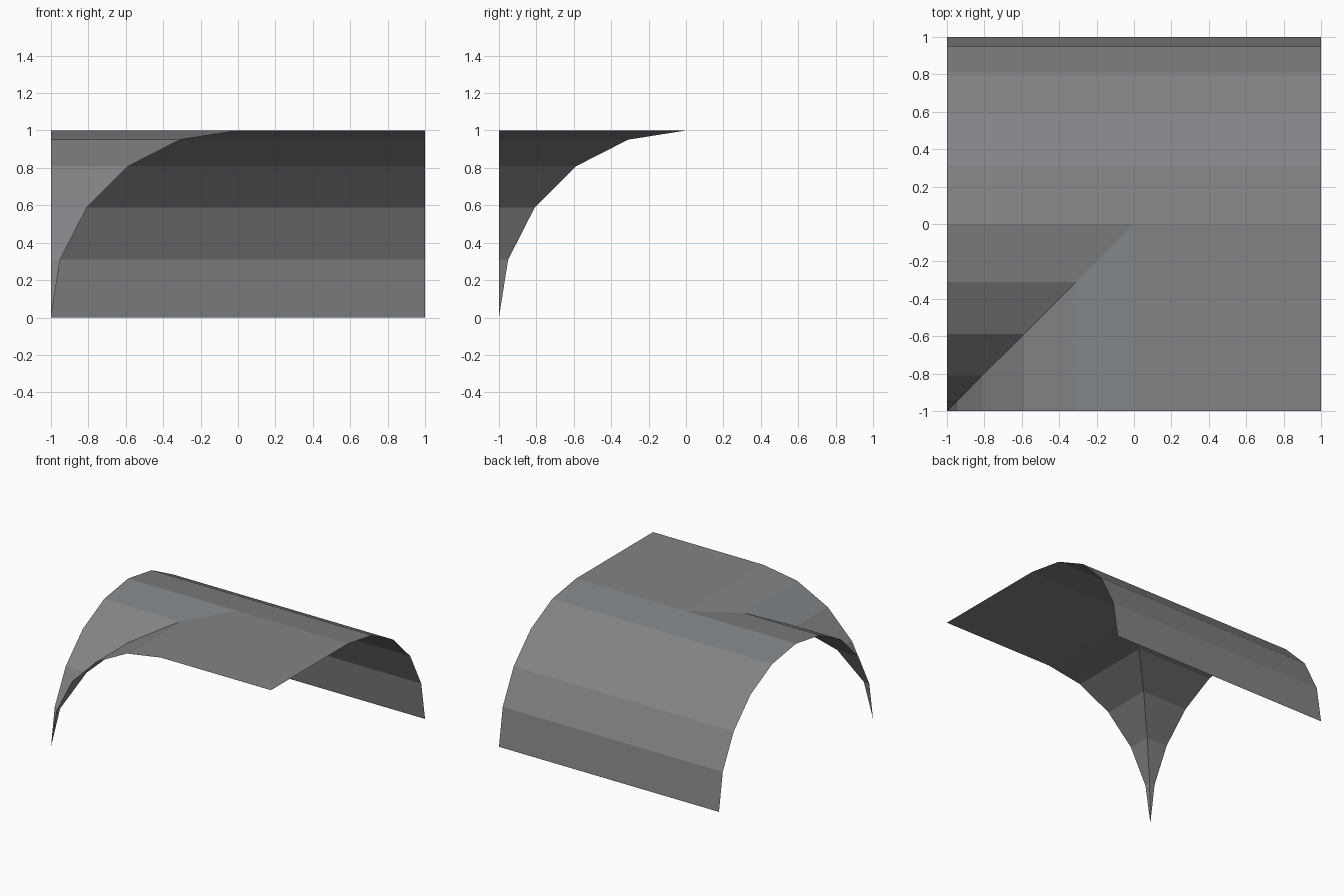
import bpy, bmesh, math

if "Cube" in bpy.data.objects:
    bpy.data.objects.remove(bpy.data.objects["Cube"])

grey = bpy.data.materials.new("slate grey")
grey.diffuse_color = (0.22, 0.23, 0.24, 1)
grey.use_nodes = True
grey.node_tree.nodes["Principled BSDF"].inputs["Base Color"].default_value = grey.diffuse_color

# Half-circle profile: (offset, height), 10 flat segments from -1 to 1
N = 10
arc = [(-math.cos(math.pi * i / N), math.sin(math.pi * i / N)) for i in range(N + 1)]
front = arc[:N // 2 + 1]
front[-1] = (0.0, 1.0)
back = [(0.0, 1.0)] + arc[N // 2 + 1:]


def make(name, faces):
    bm = bmesh.new()
    for pts in faces:
        clean = []
        for p in pts:
            if all((p[0]-q[0])**2 + (p[1]-q[1])**2 + (p[2]-q[2])**2 > 1e-9 for q in clean):
                clean.append(p)
        bm.faces.new([bm.verts.new(p) for p in clean])
    bmesh.ops.remove_doubles(bm, verts=bm.verts[:], dist=1e-4)
    bm.normal_update()
    for f in bm.faces:
        if f.normal.z < 0:
            f.normal_flip()
    me = bpy.data.meshes.new(name)
    bm.to_mesh(me)
    bm.free()
    me.materials.append(grey)
    bpy.context.collection.objects.link(bpy.data.objects.new(name, me))


faces = []
# Full-length rear half of the barrel
for (a, za), (b, zb) in zip(back, back[1:]):
    faces.append([(-1, a, za), (1, a, za), (1, b, zb), (-1, b, zb)])
# Two front webs meeting on the diagonal groin
for (a, za), (b, zb) in zip(front, front[1:]):
    faces.append([(-1, a, za), (a, a, za), (b, b, zb), (-1, b, zb)])
    faces.append([(a, -1, za), (b, -1, zb), (b, b, zb), (a, a, za)])
# Flat crown panel
faces.append([(0, -1, 1), (1, -1, 1), (1, 0, 1), (0, 0, 1)])

make("vault_corner", faces)
